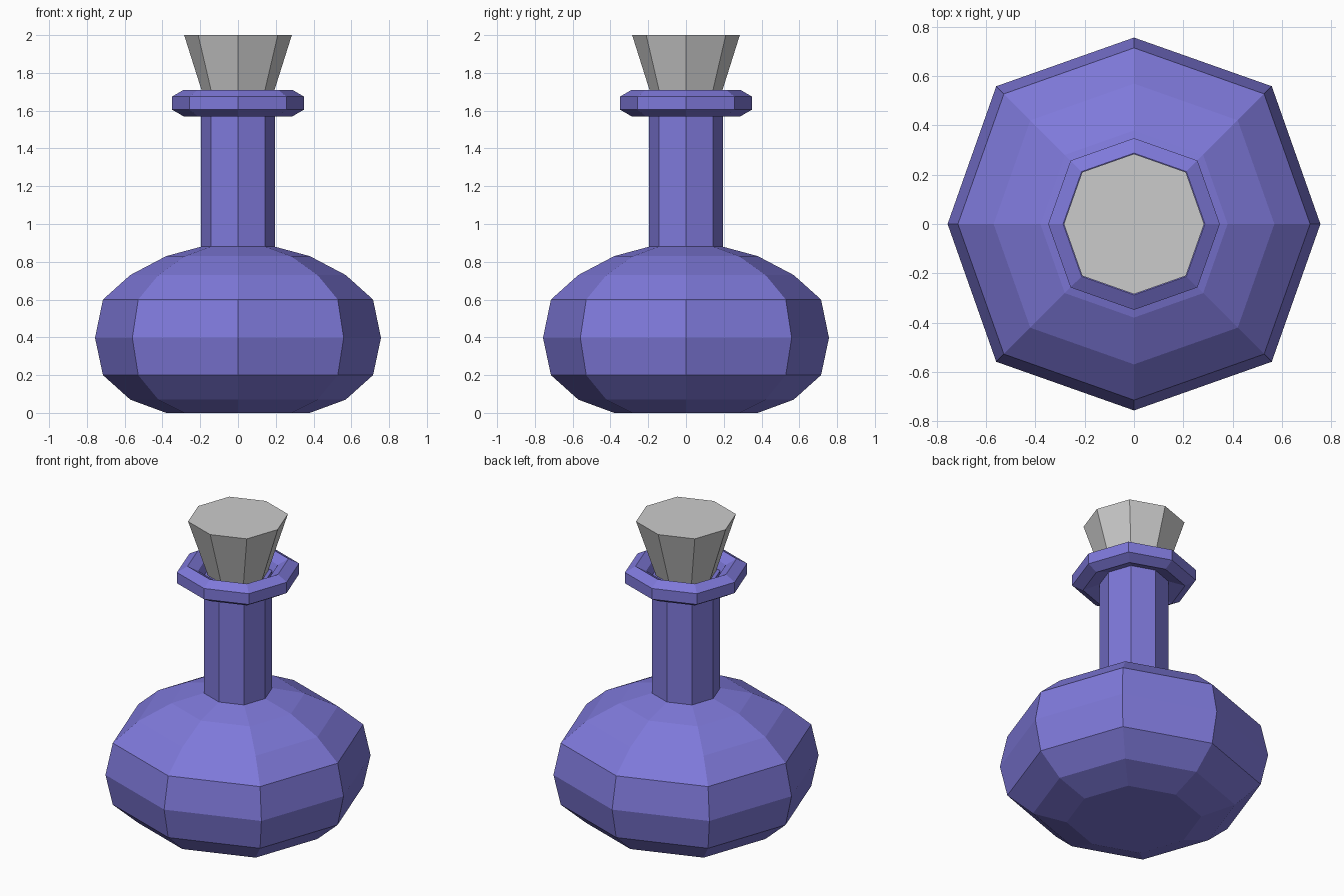
import bpy, bmesh
from math import sin, cos, pi

if "Cube" in bpy.data.objects:
    bpy.data.objects.remove(bpy.data.objects["Cube"])

SIDES = 8
DIAG = 1.045  # corners on the diagonals sit slightly further out

def ring(bm, r, z):
    verts = []
    for i in range(SIDES):
        a = 2 * pi * i / SIDES
        k = r * (DIAG if i % 2 else 1.0)
        verts.append(bm.verts.new((k * cos(a), k * sin(a), z)))
    return verts

def lathe(name, profile, mat=None, bottom=False, top=False, closed=False):
    """Sweep an (r, z) profile around the z axis with flat facets."""
    bm = bmesh.new()
    rings = [ring(bm, r, z) for r, z in profile]
    pairs = list(zip(rings, rings[1:]))
    if closed:
        pairs.append((rings[-1], rings[0]))
    for a, b in pairs:
        for i in range(SIDES):
            j = (i + 1) % SIDES
            bm.faces.new((a[i], a[j], b[j], b[i]))
    if bottom:
        bm.faces.new(rings[0][::-1])
    if top:
        bm.faces.new(rings[-1])
    bmesh.ops.recalc_face_normals(bm, faces=bm.faces)
    mesh = bpy.data.meshes.new(name)
    bm.to_mesh(mesh)
    bm.free()
    obj = bpy.data.objects.new(name, mesh)
    bpy.context.collection.objects.link(obj)
    if mat:
        mesh.materials.append(mat)
    return obj

glass = bpy.data.materials.new("violet_glass")
glass.diffuse_color = (0.21, 0.19, 0.70, 1)
glass.use_nodes = True
glass.node_tree.nodes["Principled BSDF"].inputs["Base Color"].default_value = glass.diffuse_color

# Round belly flowing into the straight neck
lathe("bottle_body", [(0.38, 0), (0.57, 0.07), (0.715, 0.2), (0.757, 0.397),
                      (0.715, 0.6), (0.57, 0.73), (0.38, 0.83),
                      (0.195, 0.88), (0.195, 1.64)], glass, bottom=True, top=True)

# Lip: ring with a hexagonal section
lathe("bottle_lip", [(0.288 + 0.07 * 0.866 * x, z) for x, z in
                     [(1, 1.605), (1, 1.675), (0, 1.71),
                      (-1, 1.675), (-1.54, 1.605), (0, 1.57)]], glass, closed=True)

# Tapered stopper
lathe("stopper", [(0.165, 1.62), (0.285, 2.0)], bottom=True, top=True)
